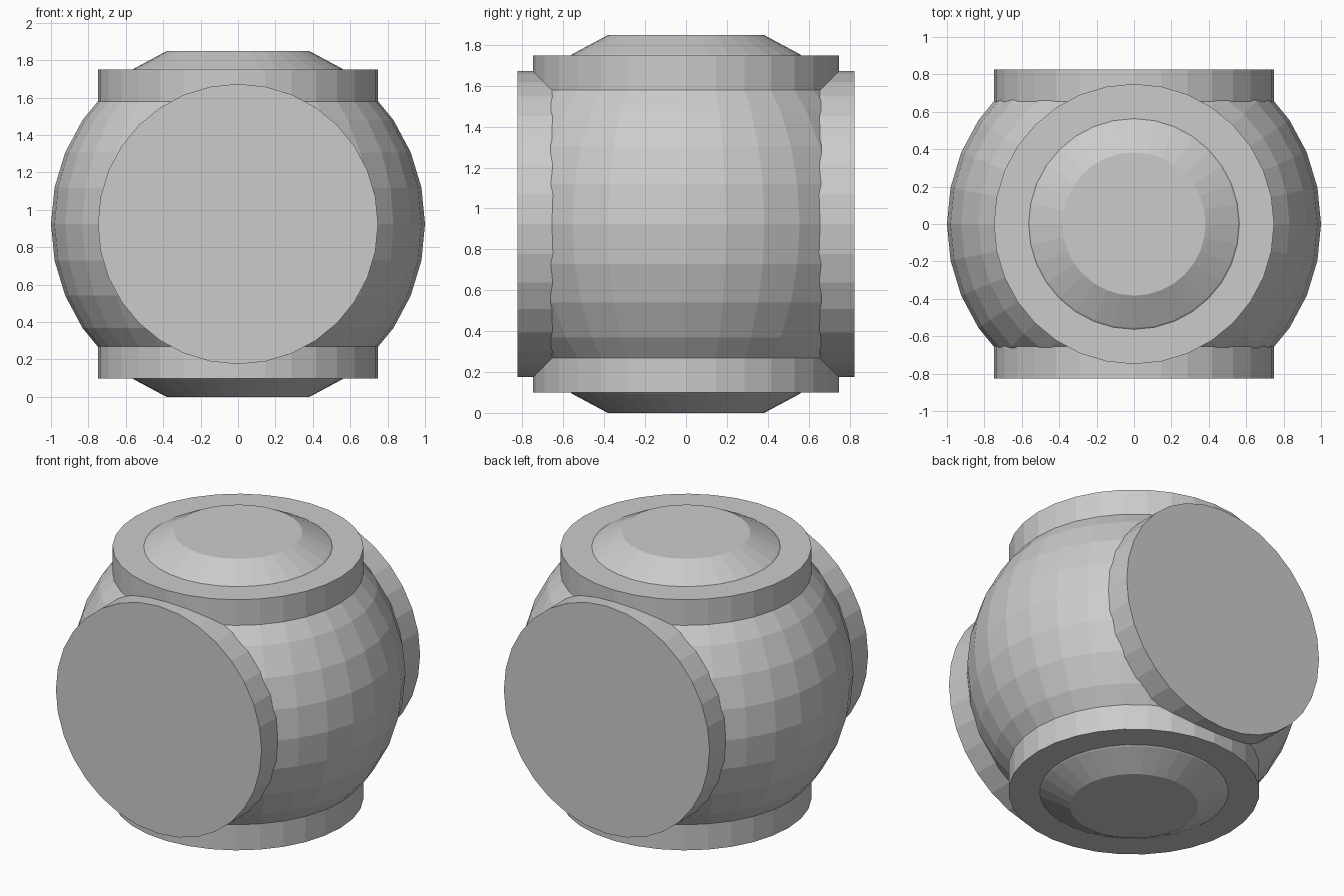
import bpy, bmesh, math
from mathutils import Matrix, Vector

if "Cube" in bpy.data.objects:
    bpy.data.objects.remove(bpy.data.objects["Cube"])

R = 1.0                                # ball radius
CAP = R * math.cos(math.pi / 8)        # height of the flattened poles
CZ = CAP                               # centre height, model stands on z = 0
DRUM_R, DRUM_HALF = 0.749, 0.825


def finish(bm, name):
    bmesh.ops.recalc_face_normals(bm, faces=bm.faces)
    me = bpy.data.meshes.new(name)
    bm.to_mesh(me)
    bm.free()
    ob = bpy.data.objects.new(name, me)
    ob.location.z = CZ
    bpy.context.collection.objects.link(ob)
    return ob


def drum(name, rot):
    bm = bmesh.new()
    bmesh.ops.create_cone(bm, cap_ends=True, segments=32, radius1=DRUM_R,
                          radius2=DRUM_R, depth=2 * DRUM_HALF, matrix=rot)
    return finish(bm, name)


# Ball: flat-shaded sphere with its two polar caps flattened
bm = bmesh.new()
bmesh.ops.create_uvsphere(bm, u_segments=32, v_segments=16, radius=R)
bmesh.ops.delete(bm, geom=[v for v in bm.verts if abs(v.co.z) > CAP + 0.01],
                 context='VERTS')
bmesh.ops.holes_fill(bm, edges=[e for e in bm.edges if e.is_boundary], sides=0)

# Trim the front and back just inside the horizontal drum's end faces
for s in (-1, 1):
    bmesh.ops.bisect_plane(bm, geom=bm.verts[:] + bm.edges[:] + bm.faces[:],
                           plane_co=Vector((0, s * (DRUM_HALF - 0.01), 0)),
                           plane_no=Vector((0, s, 0)), clear_outer=True)
finish(bm, "ball")

# Crossing drums
drum("vertical_drum", Matrix.Identity(4))
drum("front_back_drum", Matrix.Rotation(math.pi / 2, 4, 'X'))
